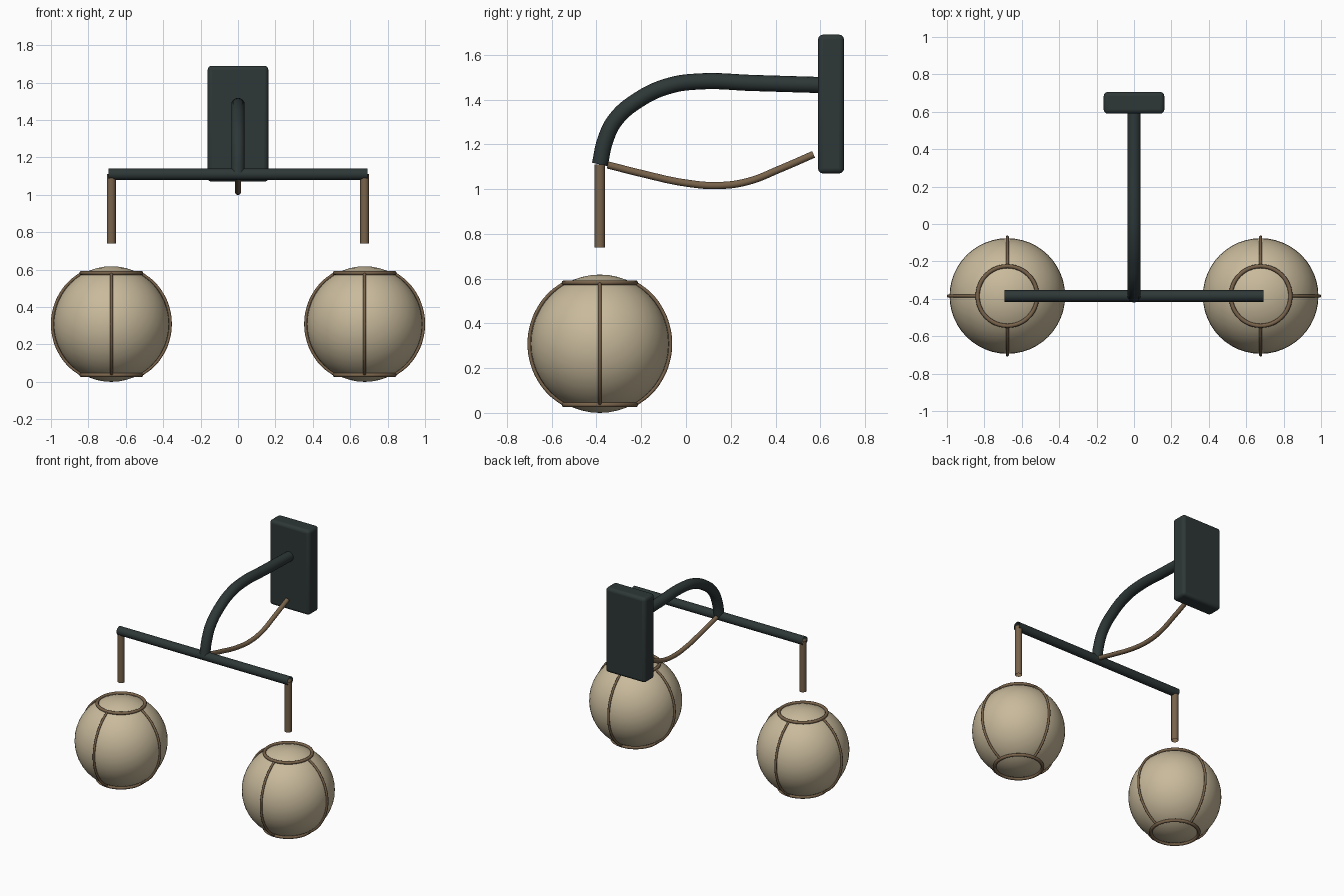
import bpy
import math
from mathutils import Vector

if "Cube" in bpy.data.objects:
    bpy.data.objects.remove(bpy.data.objects["Cube"], do_unlink=True)


def make_material(name, rgb):
    mat = bpy.data.materials.new(name)
    mat.use_nodes = True
    mat.diffuse_color = (*rgb, 1)
    mat.node_tree.nodes["Principled BSDF"].inputs["Base Color"].default_value = (*rgb, 1)
    return mat


DARK = make_material("dark slate metal", (0.027, 0.038, 0.038))
BROWN = make_material("brown leather", (0.19, 0.125, 0.07))
CREAM = make_material("cream glass", (0.58, 0.49, 0.33))

BAR_Y, BAR_Z = -0.385, 1.11
GLOBE_X, GLOBE_R = 0.677, 0.309
CAGE_R, RING_ANGLE = 0.315, math.radians(60)


def finish(obj, name, mat):
    obj.name = name
    obj.data.materials.clear()
    obj.data.materials.append(mat)
    bpy.ops.object.select_all(action='DESELECT')
    obj.select_set(True)
    bpy.context.view_layer.objects.active = obj
    bpy.ops.object.shade_smooth_by_angle(angle=math.radians(40))
    return obj


def tube(name, points, radius, mat):
    """Open round tube following a smooth path."""
    curve = bpy.data.curves.new(name, 'CURVE')
    curve.dimensions = '3D'
    curve.bevel_depth = radius
    curve.bevel_resolution = 6
    curve.resolution_u = 8
    spline = curve.splines.new('BEZIER')
    spline.bezier_points.add(len(points) - 1)
    for bp, co in zip(spline.bezier_points, points):
        bp.co = co
        bp.handle_left_type = bp.handle_right_type = 'AUTO'
    obj = bpy.data.objects.new(name, curve)
    bpy.context.collection.objects.link(obj)
    bpy.ops.object.select_all(action='DESELECT')
    obj.select_set(True)
    bpy.context.view_layer.objects.active = obj
    bpy.ops.object.convert(target='MESH')
    return finish(bpy.context.object, name, mat)


# Wall plate with rounded edges
bpy.ops.mesh.primitive_cube_add(size=1, location=(0, 0.648, 1.38))
plate = bpy.context.object
plate.scale = (0.324, 0.116, 0.62)
bpy.ops.object.transform_apply(location=False, rotation=False, scale=True)
bevel = plate.modifiers.new("rounded edges", 'BEVEL')
bevel.width = 0.022
bevel.segments = 4
finish(plate, "wall_plate", DARK)

# Curved arm from the plate down to the crossbar
arm_path = [(0.6, 1.465), (0.3, 1.474), (0.06, 1.481), (-0.08, 1.46),
            (-0.21, 1.4), (-0.315, 1.31), (-0.36, 1.22), (-0.385, 1.11)]
tube("curved_arm", [(0, y, z) for y, z in arm_path], 0.036, DARK)

# Slack cable under the arm
cable_path = [(-0.35, 1.108), (-0.2, 1.07), (0, 1.027), (0.15, 1.016),
              (0.28, 1.035), (0.42, 1.09), (0.57, 1.155)]
tube("cable", [(0, y, z) for y, z in cable_path], 0.016, BROWN)

# Crossbar
tube("crossbar", [(-0.693, BAR_Y, BAR_Z), (0.693, BAR_Y, BAR_Z)], 0.031, DARK)

# Hanging rods, globes and their cages
for side, sign in (("left", 1), ("right", -1)):
    x = sign * GLOBE_X
    centre = Vector((x, BAR_Y, GLOBE_R))
    tube(side + "_rod", [(x, BAR_Y, BAR_Z), (x, BAR_Y, 0.74)], 0.024, BROWN)

    bpy.ops.mesh.primitive_uv_sphere_add(segments=48, ring_count=24,
                                         radius=GLOBE_R, location=centre)
    finish(bpy.context.object, side + "_globe", CREAM)

    for level, up in (("top", 1), ("bottom", -1)):
        offset = Vector((0, 0, up * CAGE_R * math.sin(RING_ANGLE)))
        bpy.ops.mesh.primitive_torus_add(
            major_segments=48, minor_segments=10, location=centre + offset,
            major_radius=CAGE_R * math.cos(RING_ANGLE) + 0.002, minor_radius=0.011)
        finish(bpy.context.object, f"{side}_{level}_ring", BROWN)

    for i in range(4):
        turn = i * math.pi / 2
        arc = []
        for step in range(-4, 5):
            a = RING_ANGLE * step / 4
            r = CAGE_R * math.cos(a)
            arc.append(centre + Vector((r * math.cos(turn), r * math.sin(turn),
                                        CAGE_R * math.sin(a))))
        tube(f"{side}_rib_{i + 1}", arc, 0.008, BROWN)
